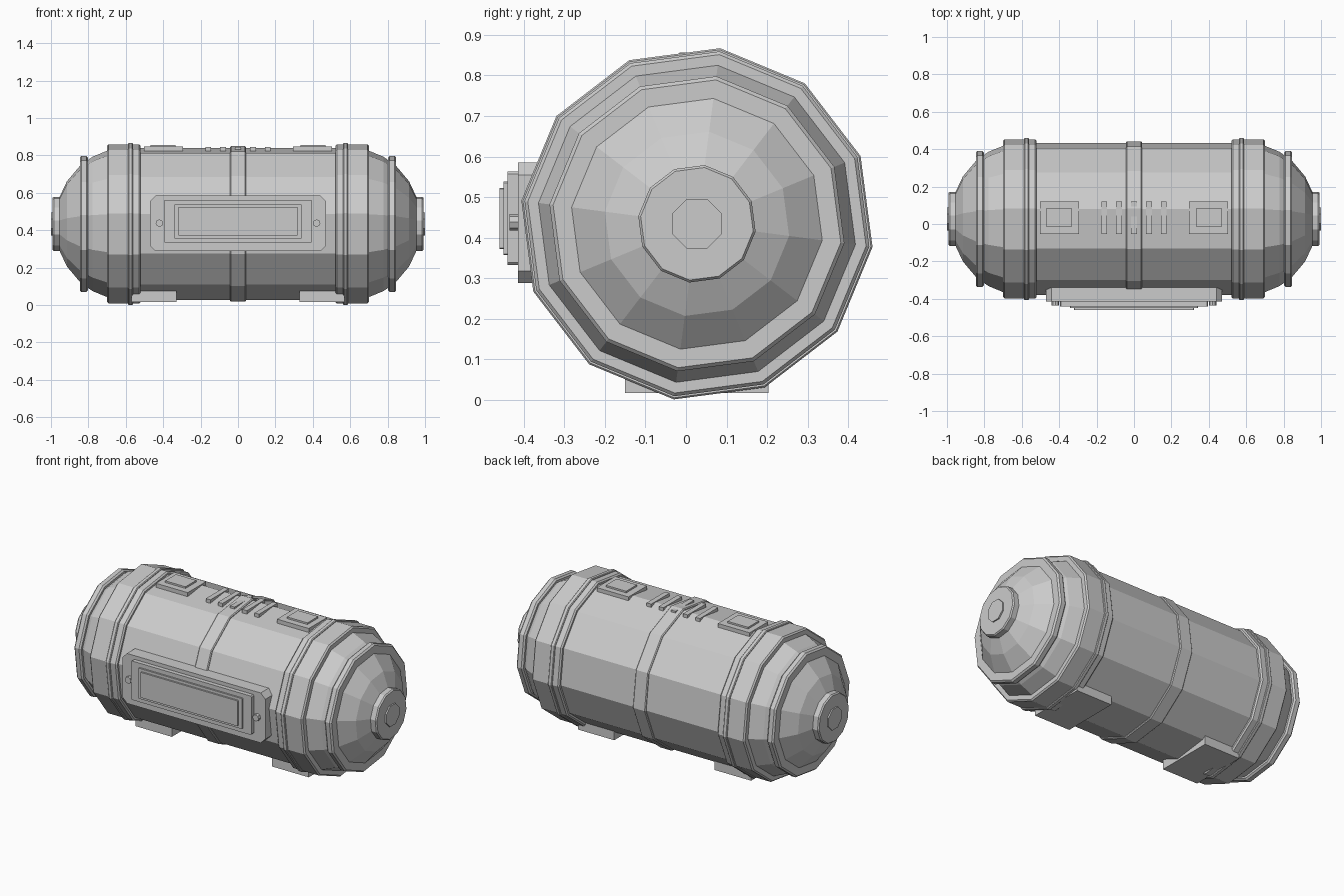
import bpy, bmesh, math

if "Cube" in bpy.data.objects:
    bpy.data.objects.remove(bpy.data.objects["Cube"])

CY, CZ = 0.027, 0.434      # axis of the capsule
TURN = math.radians(7.5)   # roll of the twelve-sided section

grey = bpy.data.materials.new("plain grey")
grey.diffuse_color = (0.6, 0.6, 0.6, 1)
grey.use_nodes = True
grey.node_tree.nodes["Principled BSDF"].inputs["Base Color"].default_value = grey.diffuse_color


def finish(name, bm):
    bmesh.ops.recalc_face_normals(bm, faces=bm.faces)
    me = bpy.data.meshes.new(name)
    bm.to_mesh(me)
    bm.free()
    me.materials.append(grey)
    ob = bpy.data.objects.new(name, me)
    bpy.context.collection.objects.link(ob)
    return ob


def lathe(name, profile, sides=12, turn=TURN, flip=1):
    """Closed solid turned about the x axis from (x, radius) points."""
    bm = bmesh.new()
    rings = []
    for x, r in profile:
        ring = []
        for k in range(sides):
            a = turn + 2 * math.pi * k / sides
            ring.append(bm.verts.new((flip * x, CY + r * math.sin(a), CZ + r * math.cos(a))))
        rings.append(ring)
    for p, q in zip(rings, rings[1:]):
        for k in range(sides):
            j = (k + 1) % sides
            bm.faces.new((p[k], p[j], q[j], q[k]))
    bm.faces.new(rings[0])
    bm.faces.new(rings[-1])
    return finish(name, bm)


def band(name, x0, x1, r, c, flip=1, depth=0.03):
    """Raised hoop with chamfered rims."""
    lathe(name, [(x0, r - depth), (x0, r - c), (x0 + c, r), (x1 - c, r),
                 (x1, r - c), (x1, r - depth)], flip=flip)


def box(name, x, y, z):
    bm = bmesh.new()
    bmesh.ops.create_cube(bm, size=1)
    for v in bm.verts:
        for i, (lo, hi) in enumerate((x, y, z)):
            v.co[i] = lo if v.co[i] < 0 else hi
    return finish(name, bm)


def plate(name, hx, z0, z1, y0, y1, c):
    """Front-facing plate with cut corners."""
    bm = bmesh.new()
    pts = [(-hx + c, z0), (hx - c, z0), (hx, z0 + c), (hx, z1 - c),
           (hx - c, z1), (-hx + c, z1), (-hx, z1 - c), (-hx, z0 + c)]
    f = bm.faces.new([bm.verts.new((px, y0, pz)) for px, pz in pts])
    ext = bmesh.ops.extrude_face_region(bm, geom=[f])
    for v in ext["geom"]:
        if isinstance(v, bmesh.types.BMVert):
            v.co.y = y1
    return finish(name, bm)


# main hull and middle hoop
lathe("hull", [(-0.61, 0.41), (0.61, 0.41)])
band("middle_hoop", -0.042, 0.042, 0.419, 0.005)

for s, side in ((-1, "left"), (1, "right")):
    # domed end
    dome = [(0.60 + 0.38 * math.sin(math.radians(t)), 0.41 * math.cos(math.radians(t)))
            for t in (0, 14, 28, 40, 56, 71)]
    lathe(side + "_dome", dome, flip=s)
    # wide collar, its thin ridge and the dome hoop
    band(side + "_collar", 0.52, 0.70, 0.429, 0.008, s, 0.06)
    band(side + "_collar_ridge", 0.562, 0.588, 0.437, 0.004, s)
    band(side + "_dome_hoop", 0.802, 0.846, 0.367, 0.009, s, 0.06)
    # end disc and hub
    lathe(side + "_end_disc", [(0.95, 0.146), (0.985, 0.146), (0.992, 0.14)], flip=s)
    lathe(side + "_end_hub", [(0.97, 0.066), (1.0, 0.066)], 8, math.radians(22.5), s)
    # foot, top hatch and its lid
    box(side + "_foot", sorted((s * 0.33, s * 0.57)), (-0.15, 0.203), (0.017, 0.075))
    box(side + "_top_hatch", sorted((s * 0.294, s * 0.503)), (-0.053, 0.12), (0.79, 0.847))
    box(side + "_hatch_lid", sorted((s * 0.334, s * 0.468)), (-0.016, 0.085), (0.83, 0.857))
    # panel bolt
    bm = bmesh.new()
    bmesh.ops.create_cone(bm, cap_ends=True, segments=8, radius1=0.02, radius2=0.02, depth=0.05)
    for v in bm.verts:
        v.co = (s * 0.42 + v.co.x, -0.41 + v.co.z, 0.438 + v.co.y)
    finish(side + "_panel_bolt", bm)

# vent bars on top
for i in range(-2, 3):
    box("vent_bar_%d" % (i + 3), (i * 0.08 - 0.015, i * 0.08 + 0.015), (-0.053, 0.12), (0.79, 0.844))

# stepped front panel
plate("panel_base", 0.47, 0.288, 0.585, -0.33, -0.415, 0.03)
plate("panel_frame", 0.396, 0.332, 0.563, -0.40, -0.44, 0.006)
plate("panel_rim", 0.342, 0.357, 0.538, -0.43, -0.45, 0.003)
plate("panel_screen", 0.32, 0.372, 0.522, -0.44, -0.46, 0.002)
